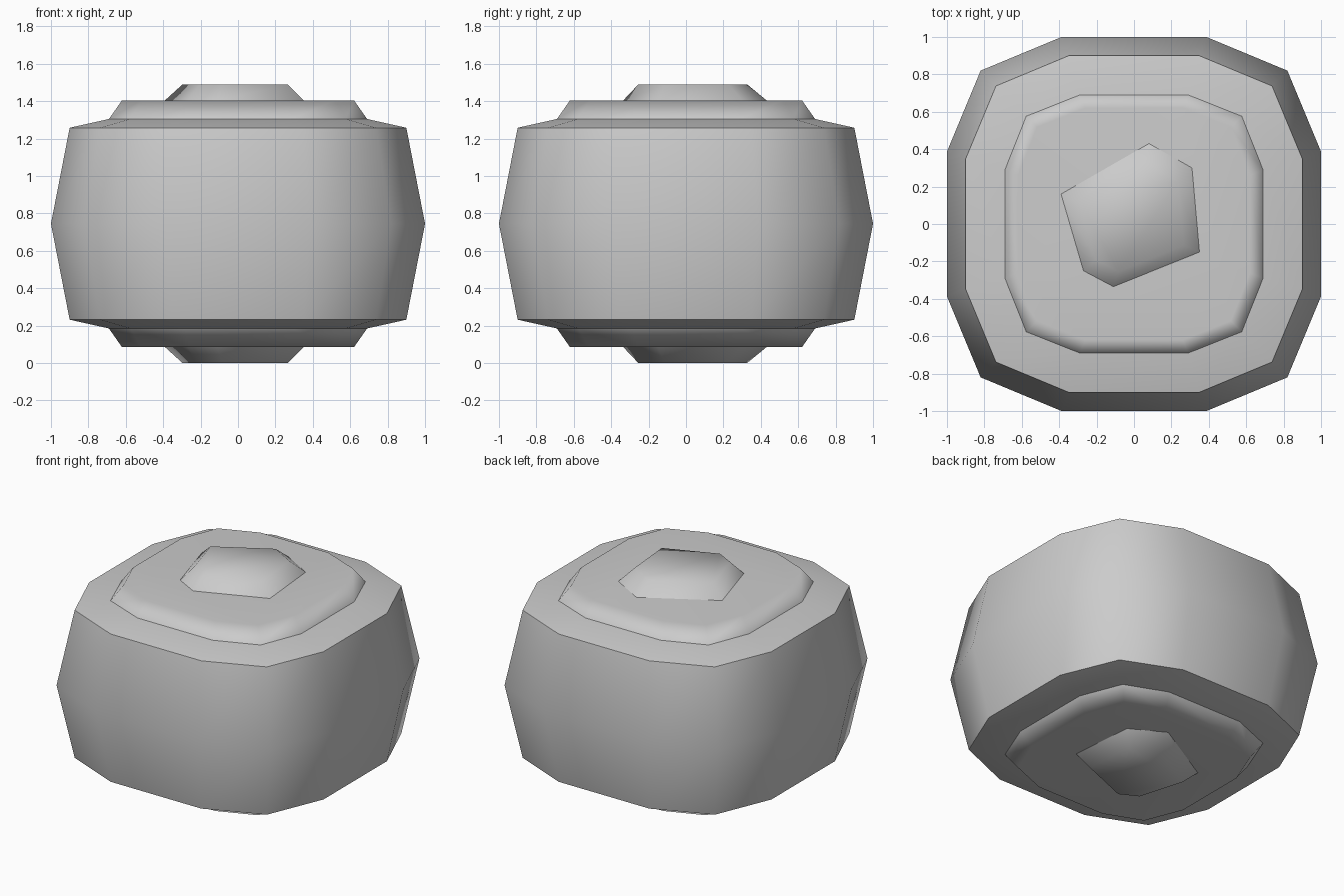
import bpy, bmesh, math

if "Cube" in bpy.data.objects:
    bpy.data.objects.remove(bpy.data.objects["Cube"])

MID = 0.745  # height of the symmetry plane


def twelve_gon(r):
    """Rounded-square cross-section with half-width r."""
    a, c = 0.387 * r, 0.82 * r
    if r < 0.8:
        a, c = 0.42 * r, 0.835 * r
    quarter = [(r, -a), (r, a), (c, c)]
    pts = []
    for k in range(4):
        cs, sn = [(1, 0), (0, 1), (-1, 0), (0, -1)][k]
        pts += [(x * cs - y * sn, x * sn + y * cs) for x, y in quarter]
    return pts


def loft(name, rings, angle=60, weighted=False):
    """Skin a stack of (outline, z) rings and close both ends."""
    bm = bmesh.new()
    loops = [[bm.verts.new((x, y, z)) for x, y in pts] for pts, z in rings]
    n = len(loops[0])
    for lo, hi in zip(loops, loops[1:]):
        for i in range(n):
            j = (i + 1) % n
            bm.faces.new((lo[i], lo[j], hi[j], hi[i]))
    bm.faces.new(loops[0])
    bm.faces.new(loops[-1])
    bmesh.ops.recalc_face_normals(bm, faces=bm.faces)
    mesh = bpy.data.meshes.new(name)
    bm.to_mesh(mesh)
    bm.free()
    obj = bpy.data.objects.new(name, mesh)
    bpy.context.collection.objects.link(obj)
    bpy.ops.object.select_all(action='DESELECT')
    obj.select_set(True)
    bpy.context.view_layer.objects.active = obj
    bpy.ops.object.shade_smooth_by_angle(angle=math.radians(angle))
    if weighted:
        mod = obj.modifiers.new("weighted", 'WEIGHTED_NORMAL')
        mod.keep_sharp = True
    return obj


# Barrel body with gently sloping shoulders
loft("body", [(twelve_gon(r), MID + dz) for r, dz in
              [(0.69, -0.56), (0.9, -0.513), (1.0, 0), (0.9, 0.513), (0.69, 0.56)]])

# Irregular knob outline
knob = [(0.35, -0.15), (0.31, 0.30), (0.08, 0.43),
        (-0.39, 0.16), (-0.27, -0.25), (-0.11, -0.335)]
knob_tip = [(x * 0.76, y * 0.76) for x, y in knob]

# Raised collar and knob, repeated on top and bottom
for side, s in (("top", 1), ("bottom", -1)):
    loft(side + "_collar", [(twelve_gon(0.69), MID + s * 0.56),
                            (twelve_gon(0.62), MID + s * 0.66)], weighted=True)
    loft(side + "_knob", [(knob, MID + s * 0.66),
                          (knob_tip, MID + s * 0.745)])
